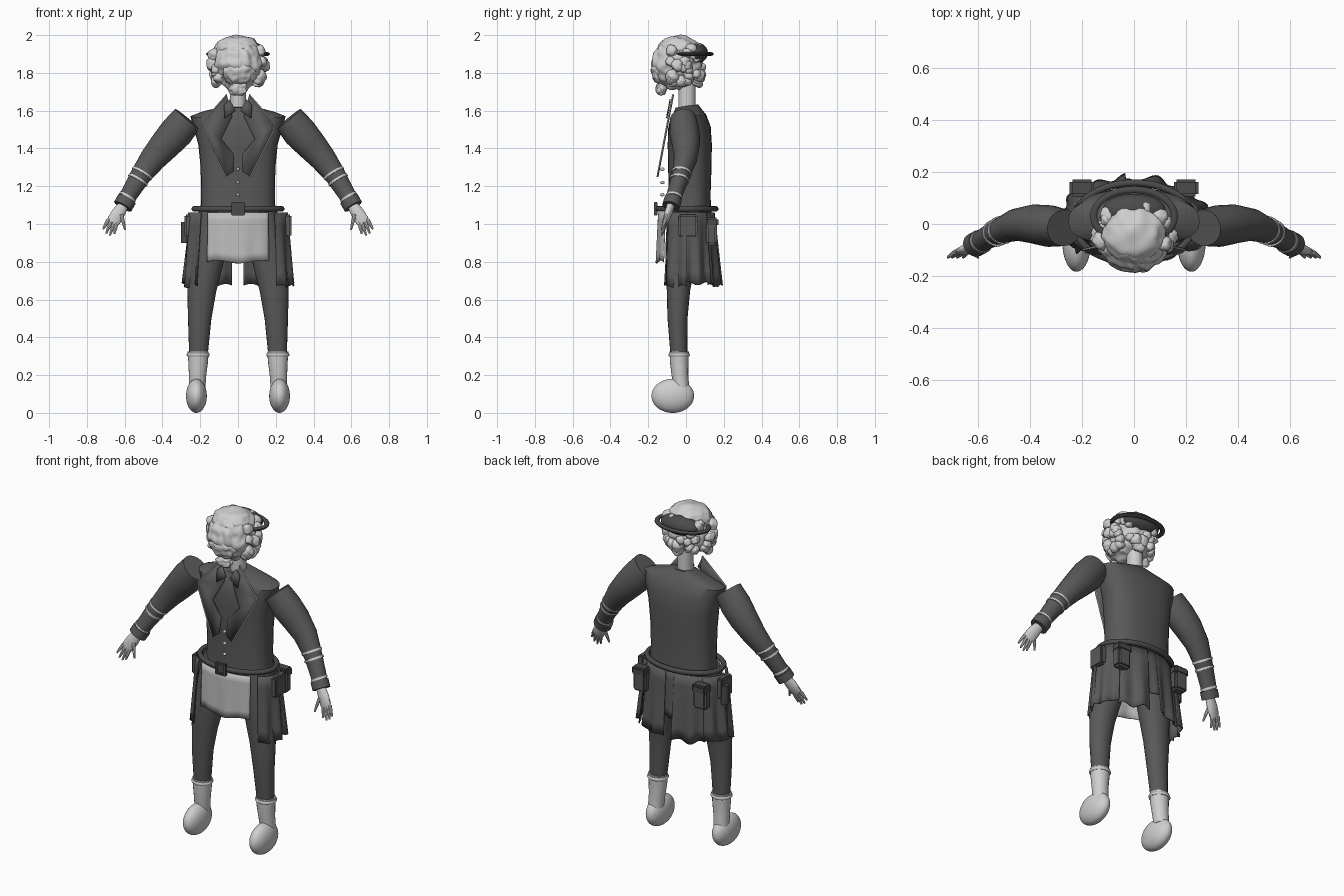
import bpy, bmesh, math, random
from math import sin, cos, pi, radians
from mathutils import Vector, noise

if "Cube" in bpy.data.objects:
    bpy.data.objects.remove(bpy.data.objects["Cube"], do_unlink=True)
random.seed(4)


def material(name, v):
    m = bpy.data.materials.new(name)
    m.use_nodes = True
    m.diffuse_color = (v, v, v, 1)
    m.node_tree.nodes["Principled BSDF"].inputs["Base Color"].default_value = (v, v, v, 1)
    return m


PALE = material("pale grey", 0.62)
CLOTH = material("apron grey", 0.5)
DARK = material("dark cloth", 0.1)
BLACK = material("belt leather", 0.07)
SIDES = (("left", 1), ("right", -1))


def finish(name, bm, mat, thick=0, angle=40):
    bmesh.ops.recalc_face_normals(bm, faces=bm.faces)
    me = bpy.data.meshes.new(name)
    bm.to_mesh(me)
    bm.free()
    me.materials.append(mat)
    ob = bpy.data.objects.new(name, me)
    bpy.context.collection.objects.link(ob)
    if thick:
        mod = ob.modifiers.new("thickness", "SOLIDIFY")
        mod.thickness, mod.offset = thick, 0
    bpy.ops.object.select_all(action="DESELECT")
    ob.select_set(True)
    bpy.context.view_layer.objects.active = ob
    bpy.ops.object.shade_smooth_by_angle(angle=radians(angle))
    return ob


def tube(name, rings, mat, seg=20, closed=False, square=1.0):
    """Loft of elliptical rings (x, y, z, depth radius, width radius) along a path."""
    bm = bmesh.new()
    pts = [Vector(r[:3]) for r in rings]
    n, loops = len(pts), []
    for i, r in enumerate(rings):
        if closed:
            t = pts[(i + 1) % n] - pts[i - 1]
        else:
            t = pts[min(i + 1, n - 1)] - pts[max(i - 1, 0)]
        t.normalize()
        ref = Vector((0, 0, 1)) if closed else Vector((0, 1, 0))
        a = (ref - t * ref.dot(t)).normalized()
        b = t.cross(a)
        ring = []
        for k in range(seg):
            c, s = cos(2 * pi * k / seg), sin(2 * pi * k / seg)
            c, s = math.copysign(abs(c) ** square, c), math.copysign(abs(s) ** square, s)
            ring.append(bm.verts.new(pts[i] + a * r[3] * c + b * r[4] * s))
        loops.append(ring)
    for i in range(n if closed else n - 1):
        p, q = loops[i], loops[(i + 1) % n]
        for k in range(seg):
            bm.faces.new((p[k], p[(k + 1) % seg], q[(k + 1) % seg], q[k]))
    if not closed:
        bm.faces.new(loops[0])
        bm.faces.new(loops[-1])
    return finish(name, bm, mat)


def hoop(name, cy, z, rx, ry, mat, h, w):
    tube(name, [(rx * sin(t), cy + ry * cos(t), z, h, w)
                for t in (2 * pi * i / 40 for i in range(40))], mat, 10, True)


def blob(name, loc, size, mat, lump=0.0, freq=1.0, sub=4):
    bm = bmesh.new()
    bmesh.ops.create_icosphere(bm, subdivisions=sub, radius=1)
    for v in bm.verts:
        k = 1 + lump * noise.noise(v.co * freq + Vector(loc) * 9)
        v.co = Vector([l + s * c * k for l, s, c in zip(loc, size, v.co)])
    return finish(name, bm, mat, angle=60)


def box(name, loc, size, mat):
    bm = bmesh.new()
    bmesh.ops.create_cube(bm, size=1)
    for v in bm.verts:
        v.co = Vector([l + s * c for l, s, c in zip(loc, size, v.co)])
    bmesh.ops.bevel(bm, geom=bm.edges[:], offset=min(size) * 0.2, segments=2, affect="EDGES")
    return finish(name, bm, mat)


def sheet(name, a0, a1, z0, z1, top, bottom, mat, wave=0.008):
    """Hanging cloth on an elliptical arc; angle 0 is the front."""
    bm, nu, nv = bmesh.new(), 24, 6
    grid = []
    for j in range(nv + 1):
        f = j / nv
        row = []
        for i in range(nu + 1):
            u = i / nu
            t = radians(a0 + (a1 - a0) * u)
            w = wave * f * sin(t * 14)
            rx, ry = [p + (q - p) * f + w for p, q in zip(top, bottom)]
            z = z0 + (z1 - z0) * f + 0.008 * f * sin(u * 9)
            row.append(bm.verts.new((rx * sin(t), 0.01 - ry * cos(t), z)))
        grid.append(row)
    for p, q in zip(grid, grid[1:]):
        for i in range(nu):
            bm.faces.new((p[i], p[i + 1], q[i + 1], q[i]))
    return finish(name, bm, mat, 0.006)


def plate(name, outline, s, mat, shift=0.0):
    """Thin slanting plate on the chest."""
    bm = bmesh.new()
    bm.faces.new([bm.verts.new((s * x, chest_y(z) - shift, z)) for x, z in outline])
    return finish(name, bm, mat, 0.007)


def chest_y(z):
    return -0.155 + (z - 1.22) * 0.19


# Head, curly hair, neck and cap
blob("head", (0, -0.05, 1.85), (0.135, 0.132, 0.14), PALE, 0.12, 3.5, 5)
blob("nose_and_moustache", (0, -0.13, 1.81), (0.085, 0.055, 0.07), PALE, 0.25, 2.5)
blob("hair_top", (0, -0.04, 1.925), (0.12, 0.11, 0.073), PALE, 0.12, 3)
blob("beard_tip", (0, -0.13, 1.715), (0.05, 0.03, 0.035), PALE, 0.3, 2)
for i in range(46):
    t = radians(random.uniform(55, 305))
    z = random.uniform(1.74, 1.93)
    k = math.sqrt(max(0.1, 1 - ((z - 1.85) / 0.16) ** 2))
    r = random.uniform(0.024, 0.036)
    blob("hair_curl", (0.138 * k * sin(t), -0.035 - 0.115 * k * cos(t), z),
         (r, r, r), PALE, 0.3, 1.5, 3)
tube("neck", [(0, 0.005, 1.58, 0.045, 0.042), (0, 0.005, 1.76, 0.045, 0.042)], PALE)
hoop("cap_brim", 0.03, 1.9, 0.155, 0.102, BLACK, 0.01, 0.014)
blob("cap_crown", (0, 0.052, 1.905), (0.122, 0.064, 0.056), BLACK)

# Jacket body
tube("jacket", [(0, y, z, ry, rx) for z, y, ry, rx in (
    (1.04, 0.02, 0.115, 0.2), (1.15, 0.02, 0.11, 0.195), (1.3, 0.02, 0.115, 0.198),
    (1.42, 0.02, 0.117, 0.21), (1.51, 0.018, 0.113, 0.235), (1.57, 0.012, 0.095, 0.252),
    (1.59, 0.01, 0.08, 0.2), (1.625, 0.005, 0.06, 0.065))], DARK, 28, square=0.8)

# Lapels, collar points and pale piping
LAPEL = [(0.06, 1.685), (0.195, 1.53), (0.187, 1.49), (0.065, 1.25), (0.022, 1.28),
         (0.022, 1.37), (0.09, 1.45), (0.03, 1.57)]
COLLAR = [(0.012, 1.6), (0.07, 1.56), (0.075, 1.63), (0.045, 1.66)]
for side, s in SIDES:
    plate(side + "_lapel", LAPEL, s, DARK)
    plate(side + "_collar", COLLAR, s, DARK, 0.012)
    tube(side + "_piping", [(s * x, chest_y(z) - 0.003, z, 0.004, 0.004)
                            for x, z in LAPEL[:4]], PALE, 6)
for z in (1.29, 1.22, 1.155):
    blob("button", (0, -0.125, z), (0.009, 0.012, 0.009), PALE, sub=2)

# Belt and buckle
hoop("belt", 0.005, 1.08, 0.232, 0.153, BLACK, 0.015, 0.014)
for x in (-0.028, 0.028):
    box("buckle_side", (x, -0.16, 1.08), (0.012, 0.02, 0.07), BLACK)
for z in (1.05, 1.11):
    box("buckle_bar", (0, -0.16, z), (0.066, 0.02, 0.012), BLACK)
box("buckle_plate", (0, -0.157, 1.08), (0.05, 0.012, 0.05), BLACK)

# Apron and coat tails
sheet("apron", -39, 39, 1.06, 0.8, (0.255, 0.155), (0.258, 0.165), CLOTH, 0.004)
sheet("back_panel", 150, 210, 1.06, 0.8, (0.235, 0.135), (0.25, 0.155), DARK)
for side, s in SIDES:
    sheet(side + "_tail", s * 173, s * 128, 1.06, 0.675,
          (0.24, 0.14), (0.26, 0.172), DARK, 0.012)
    sheet(side + "_hip_panel", s * 132, s * 84, 1.06, 0.685,
          (0.25, 0.145), (0.285, 0.175), DARK, 0.012)
    sheet(side + "_front_panel", s * 88, s * 48, 1.06, 0.67,
          (0.262, 0.152), (0.285, 0.178), DARK, 0.012)
    box(side + "_pouch", (s * 0.2, 0.135, 0.96), (0.085, 0.06, 0.14), DARK)
    box(side + "_pouch_flap", (s * 0.2, 0.138, 1.01), (0.093, 0.066, 0.05), BLACK)
    box(side + "_hip_pocket", (s * 0.262, 0.01, 0.99), (0.04, 0.1, 0.12), DARK)
tube("canister", [(-0.28, 0.03, 0.9, 0.025, 0.022), (-0.28, 0.03, 1.01, 0.025, 0.022)], BLACK, 14)

for side, s in SIDES:
    # Sleeve with flat-topped puffed shoulder
    tube(side + "_sleeve", [(s * x, y, z, ry, r) for x, y, z, ry, r in (
        (0.268, -0.015, 1.557, 0.07, 0.083), (0.325, -0.008, 1.487, 0.08, 0.09),
        (0.385, 0, 1.42, 0.075, 0.082), (0.45, -0.003, 1.345, 0.062, 0.07),
        (0.52, -0.03, 1.25, 0.046, 0.055), (0.58, -0.062, 1.15, 0.042, 0.045),
        (0.602, -0.077, 1.105, 0.042, 0.044))], DARK, 24)
    # Sleeve stripes and cuff
    for x, y, z, r in ((0.507, -0.024, 1.268, 0.06), (0.53, -0.035, 1.233, 0.057),
                       (0.585, -0.065, 1.142, 0.048)):
        tube(side + "_sleeve_stripe", [(s * (x - 0.003), y + 0.001, z + 0.005, r * 0.92, r),
             (s * (x + 0.003), y - 0.001, z - 0.005, r * 0.92, r)], PALE)
    tube(side + "_cuff", [(s * 0.588, -0.068, 1.132, 0.047, 0.052),
                          (s * 0.61, -0.08, 1.093, 0.047, 0.052)], DARK)
    # Hand, fingers and thumb
    tube(side + "_palm", [(s * x, y, z, d, w) for x, y, z, d, w in (
        (0.605, -0.08, 1.1, 0.022, 0.028), (0.632, -0.093, 1.06, 0.021, 0.036),
        (0.656, -0.105, 1.02, 0.015, 0.037), (0.665, -0.11, 1.005, 0.009, 0.028))], PALE, 14)
    for a, b in (((0.685, 1.025), (0.714, 0.973)), ((0.673, 1.013), (0.698, 0.95)),
                 ((0.657, 1.005), (0.678, 0.94)), ((0.642, 1.005), (0.655, 0.948)),
                 ((0.617, 1.05), (0.598, 0.97))):
        mid = ((a[0] + b[0]) / 2, (a[1] + b[1]) / 2)
        tube(side + "_finger", [(s * p[0], y, p[1], r, r) for p, y, r in (
            (a, -0.107, 0.01), (mid, -0.118, 0.009), (b, -0.128, 0.005))], PALE, 8)
    # Trouser leg
    tube(side + "_leg", [(s * x, y, z, ry, rx) for x, y, z, ry, rx in (
        (0.11, 0, 1.05, 0.1, 0.1), (0.16, -0.025, 0.85, 0.085, 0.095),
        (0.192, -0.04, 0.65, 0.062, 0.077), (0.203, -0.045, 0.5, 0.053, 0.062),
        (0.209, -0.038, 0.32, 0.045, 0.05))], DARK, 20)
    # Boot shaft with rolled top, and rounded foot
    tube(side + "_boot", [(s * x, y, z, ry, rx) for x, y, z, ry, rx in (
        (0.211, -0.036, 0.325, 0.051, 0.056), (0.211, -0.036, 0.27, 0.049, 0.052),
        (0.214, -0.032, 0.2, 0.044, 0.046), (0.217, -0.025, 0.13, 0.042, 0.044))], PALE)
    tube(side + "_boot_rim", [(s * 0.211, -0.036, z, r - 0.004, r) for z, r in (
        (0.298, 0.056), (0.304, 0.061), (0.311, 0.061), (0.317, 0.056))], PALE)
    blob(side + "_foot", (s * 0.22, -0.07, 0.09), (0.055, 0.113, 0.09), PALE)
